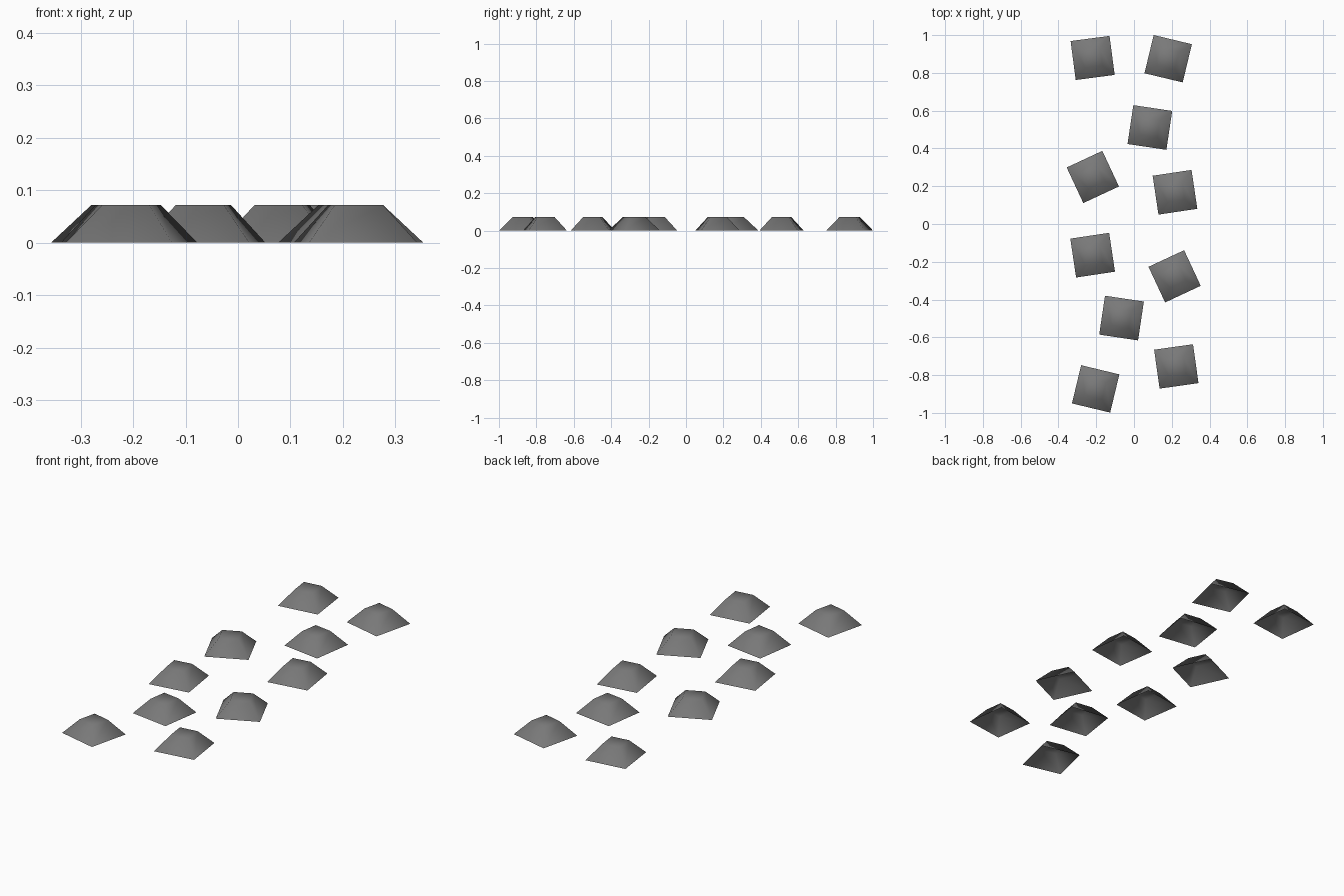
import bpy
import math

if "Cube" in bpy.data.objects:
    bpy.data.objects.remove(bpy.data.objects["Cube"])

BASE, TOP, HEIGHT = 0.104, 0.046, 0.072   # half widths and height of one stud

grey = bpy.data.materials.new("mid_grey")
grey.diffuse_color = (0.19, 0.19, 0.19, 1)
grey.use_nodes = True
grey.node_tree.nodes["Principled BSDF"].inputs["Base Color"].default_value = grey.diffuse_color

# One tapered stud, open underneath and smooth shaded
signs = [(-1, -1), (1, -1), (1, 1), (-1, 1)]
verts = [(sx * r, sy * r, z) for r, z in ((BASE, 0), (TOP, HEIGHT)) for sx, sy in signs]
faces = [(i, (i + 1) % 4, (i + 1) % 4 + 4, i + 4) for i in range(4)] + [(4, 5, 6, 7)]
mesh = bpy.data.meshes.new("stud")
mesh.from_pydata(verts, [], faces)
mesh.materials.append(grey)
for p in mesh.polygons:
    p.use_smooth = True

# Scattered placement: x, y, turn in degrees
places = [
    (-0.219, 0.879, 7.5), (0.181, 0.875, -13.5),
    (0.084, 0.511, -8.5), (-0.218, 0.249, 25),
    (0.217, 0.168, 8.5), (-0.219, -0.165, 8.5),
    (0.215, -0.277, 25), (-0.066, -0.498, -8.5),
    (0.224, -0.754, 8), (-0.203, -0.873, -13.5),
]
for n, (x, y, turn) in enumerate(places, 1):
    ob = bpy.data.objects.new(f"stud_{n}", mesh)
    ob.location = (x, y, 0)
    ob.rotation_euler.z = math.radians(turn)
    bpy.context.collection.objects.link(ob)
